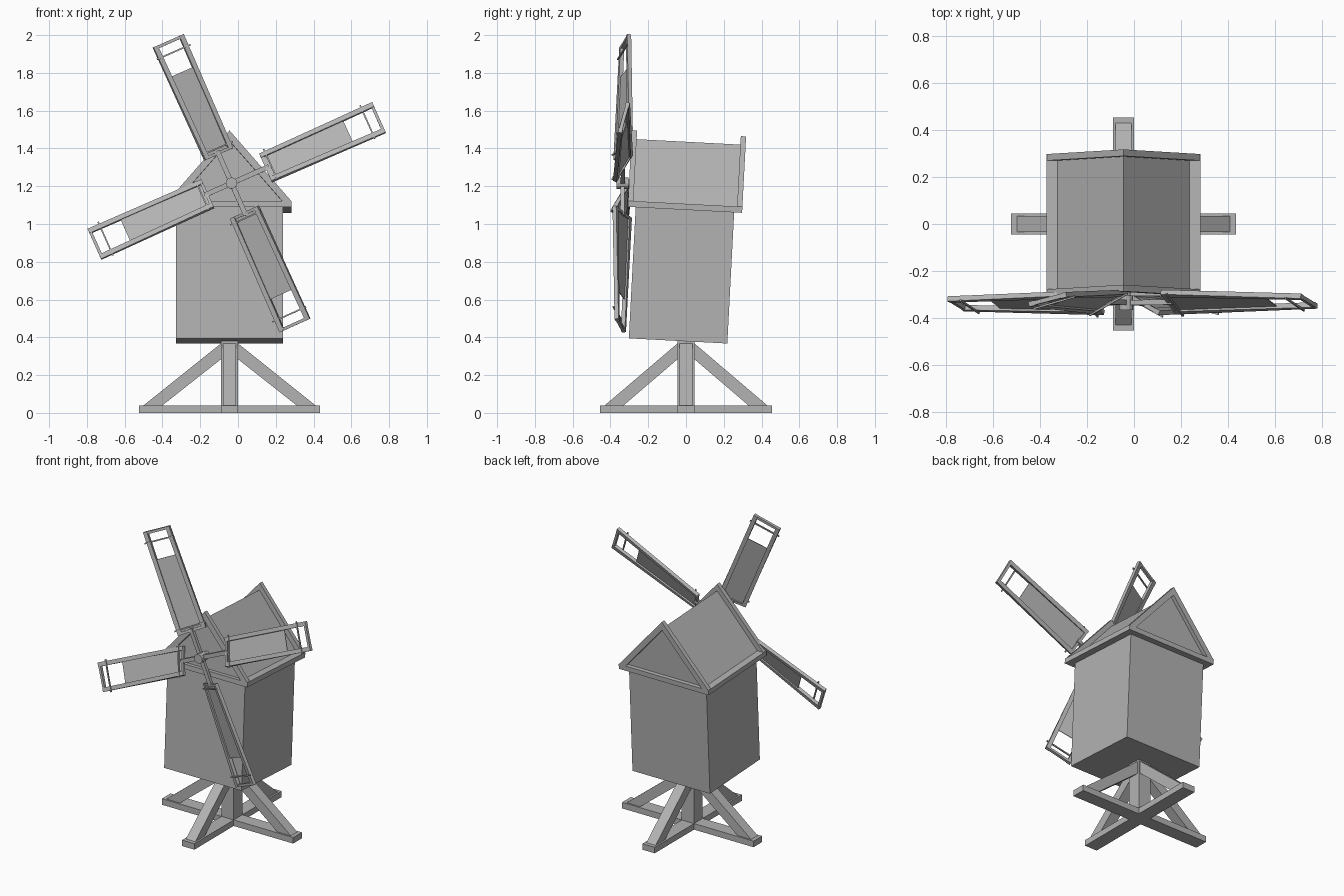
import bpy, bmesh
from math import sin, cos, pi, radians
from mathutils import Matrix, Vector

cube = bpy.data.objects.get("Cube")
if cube:
    bpy.data.objects.remove(cube, do_unlink=True)

GREY = 0.45
mat = bpy.data.materials.new("plain_grey")
mat.use_nodes = True
mat.diffuse_color = (GREY, GREY, GREY, 1)
mat.node_tree.nodes["Principled BSDF"].inputs["Base Color"].default_value = (GREY, GREY, GREY, 1)

CX = -0.045  # centre line of the mill


def prism(name, place, outline, lo, hi):
    """Extrude a 2D outline (a, b) along c from lo to hi; place maps (a, b, c) to space."""
    bm = bmesh.new()
    ends = [[bm.verts.new(place(a, b, c)) for a, b in outline] for c in (lo, hi)]
    for ring in ends:
        bm.faces.new(ring)
    n = len(outline)
    for i in range(n):
        j = (i + 1) % n
        bm.faces.new((ends[0][i], ends[0][j], ends[1][j], ends[1][i]))
    bmesh.ops.recalc_face_normals(bm, faces=bm.faces)
    mesh = bpy.data.meshes.new(name)
    bm.to_mesh(mesh)
    bm.free()
    mesh.materials.append(mat)
    obj = bpy.data.objects.new(name, mesh)
    bpy.context.collection.objects.link(obj)
    return obj


def box(name, place, a, b, c):
    rect = [(a[0], b[0]), (a[1], b[0]), (a[1], b[1]), (a[0], b[1])]
    return prism(name, place, rect, *c)


def sym(v):
    return (-v, v)


# Trestle: crossed ground beams, post and four braces
def trestle(turn):
    m = Matrix.Translation((CX, 0, 0)) @ Matrix.Rotation(turn, 4, 'Z')
    return lambda a, b, c: m @ Vector((a, c, b))


box("ground_beam_across", trestle(0), sym(0.48), (0, 0.04), sym(0.045))
box("ground_beam_along", trestle(pi / 2), sym(0.455), (0, 0.0395), sym(0.045))
box("post", trestle(0), sym(0.045), (0.03, 0.39), sym(0.045))
for i in range(4):
    foot = (0.455, 0.43)[i % 2]
    prism("brace", trestle(i * pi / 2),
          [(foot, 0.04), (0.04, 0.372), (0.04, 0.288), (foot - 0.1, 0.04)], *sym(0.034))

# Cabin and roof lean back slightly: a across, b up, c front to back
lean = Matrix.Translation((CX, -0.042, 0.381)) @ Matrix.Rotation(radians(-3), 4, 'X')


def cabin(a, b, c):
    return lean @ Vector((a, c, b))


box("cabin", cabin, sym(0.283), (0, 0.71), sym(0.261))
box("eaves", cabin, sym(0.328), (0.695, 0.727), sym(0.303))
prism("roof", cabin, [(-0.288, 0.72), (0.288, 0.72), (0, 1.055)], *sym(0.277))
for end in (-1, 1):
    lo, hi = sorted((end * 0.275, end * 0.303))
    for side in (-1, 1):
        prism("gable_trim", cabin,
              [(side * 0.326, 0.727), (0, 1.1), (0, 1.045), (side * 0.278, 0.727)], lo, hi)

# Sails: r outward, s across the sail, d towards the front
HUB = Vector((-0.034, -0.335, 1.216))
sail_lean = Matrix.Translation(HUB) @ Matrix.Rotation(radians(-1), 4, 'X')
R0, R1 = 0.167, 0.825


def sail(angle, shift, twist):
    spin = sail_lean @ Matrix.Rotation(-angle, 4, 'Y')

    def place(r, s, d):
        t = (r - R0) / (R1 - R0)
        pitch = twist * radians(28 - 15 * t)
        x = r + shift
        z = s * cos(pitch) - d * sin(pitch)
        y = -s * sin(pitch) - d * cos(pitch)
        return spin @ Vector((x, y, z))

    def arm(a, b, c):
        return spin @ Vector((a, c, b))
    return place, arm


for i, (shift, twist) in enumerate([(0.03, -1), (0, 1), (-0.03, 1), (0, 1)]):
    place, arm = sail(radians(24) + i * pi / 2, shift, twist)
    box("sail_arm", arm, (0, R0 + shift + 0.02), sym(0.013), sym(0.011))
    for side in (-1, 1):
        s = sorted((side * 0.064, side * 0.09))
        box("sail_edge", place, (R0, R1), s, sym(0.011))
    for r in (R0, R1 - 0.016):
        box("sail_end", place, (r, r + 0.016), sym(0.066), sym(0.009))
    for r in (0.195, 0.755):
        box("sail_rod", place, (r, r + 0.008), sym(0.1), (0.009, 0.017))
    box("sail_cloth", place, (R0 + 0.01, 0.645), sym(0.068), sym(0.002))


# Hub and windshaft
def round_bar(name, radius, lo, hi, sides):
    ring = [(radius * cos(2 * pi * k / sides), radius * sin(2 * pi * k / sides)) for k in range(sides)]
    return prism(name, lambda a, b, c: sail_lean @ Vector((a, c, b)), ring, lo, hi)


round_bar("windshaft", 0.02, -0.02, 0.1, 12)
round_bar("hub", 0.03, -0.032, 0.03, 12)
